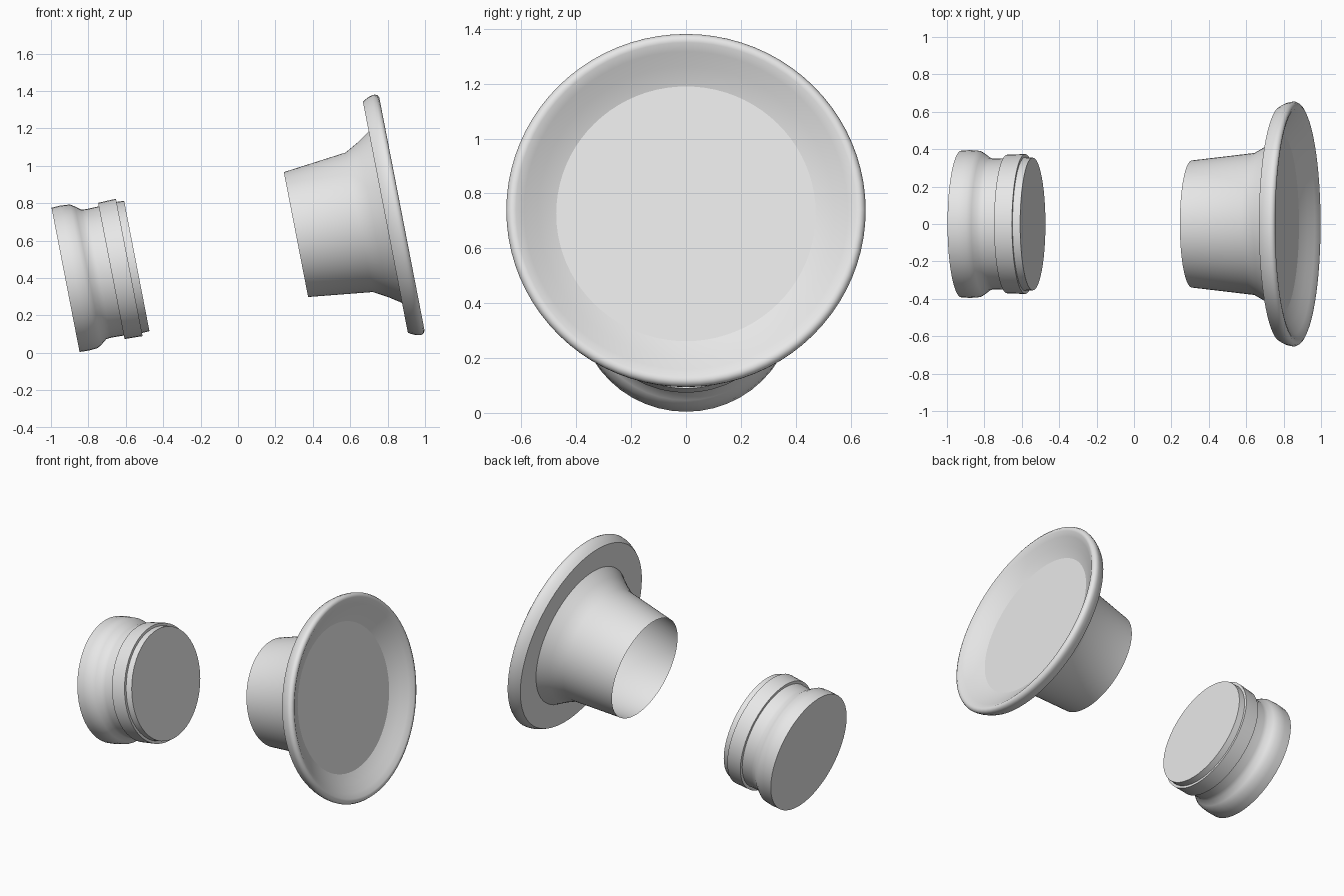
import bpy, bmesh, math
from mathutils import Matrix, Vector

cube = bpy.data.objects.get("Cube")
if cube:
    bpy.data.objects.remove(cube, do_unlink=True)

TILT = math.radians(11)


def make_material(name, value):
    mat = bpy.data.materials.new(name)
    mat.use_nodes = True
    colour = (value, value, value, 1)
    mat.diffuse_color = colour
    mat.node_tree.nodes["Principled BSDF"].inputs["Base Color"].default_value = colour
    return mat


grey = make_material("light grey", 0.8)


def lathe(name, profile, origin, steps):
    """Turn (along axis, radius) points about the tilted axis through origin."""
    bm = bmesh.new()
    verts = [bm.verts.new((s, 0, r)) for s, r in profile]
    edges = [bm.edges.new(pair) for pair in zip(verts, verts[1:])]
    bmesh.ops.spin(bm, geom=verts + edges, cent=(0, 0, 0), axis=(1, 0, 0),
                   angle=math.tau, steps=steps, use_merge=True)
    bmesh.ops.remove_doubles(bm, verts=bm.verts, dist=0.0005)
    bmesh.ops.recalc_face_normals(bm, faces=bm.faces)
    bm.transform(Matrix.Translation(Vector(origin)) @ Matrix.Rotation(-TILT, 4, 'Y'))
    mesh = bpy.data.meshes.new(name)
    bm.to_mesh(mesh)
    bm.free()
    mesh.materials.append(grey)
    obj = bpy.data.objects.new(name, mesh)
    bpy.context.collection.objects.link(obj)
    bpy.ops.object.select_all(action='DESELECT')
    obj.select_set(True)
    bpy.context.view_layer.objects.active = obj
    bpy.ops.object.shade_smooth_by_angle(angle=math.radians(42))
    return obj


# Closed cap: flat back, rounded grip, neck, collar and stepped front plug
lathe("cap", [(0, 0), (0, 0.393), (0.05, 0.395), (0.10, 0.391), (0.125, 0.375),
              (0.153, 0.353), (0.18, 0.35), (0.249, 0.352), (0.249, 0.371),
              (0.347, 0.374), (0.347, 0.357), (0.388, 0.355), (0.388, 0)],
      (-0.922, 0, 0.39), 48)

# Horn: open tapered tube, flared throat, flat flange, rolled rim, dished front
horn_origin = (0.31, 0, 0.632)
lathe("horn", [(0, 0.34), (0.344, 0.38), (0.42, 0.422), (0.487, 0.467),
               (0.487, 0.629), (0.505, 0.64), (0.523, 0.648), (0.54, 0.653),
               (0.556, 0.655), (0.57, 0.648), (0.577, 0.635), (0.574, 0.62),
               (0.555, 0.59), (0.525, 0.54), (0.503, 0.50), (0.491, 0.473)],
      horn_origin, 80)

# Flat disc closing the throat
lathe("throat_disc", [(0.491, 0), (0.491, 0.473)], horn_origin, 80)
